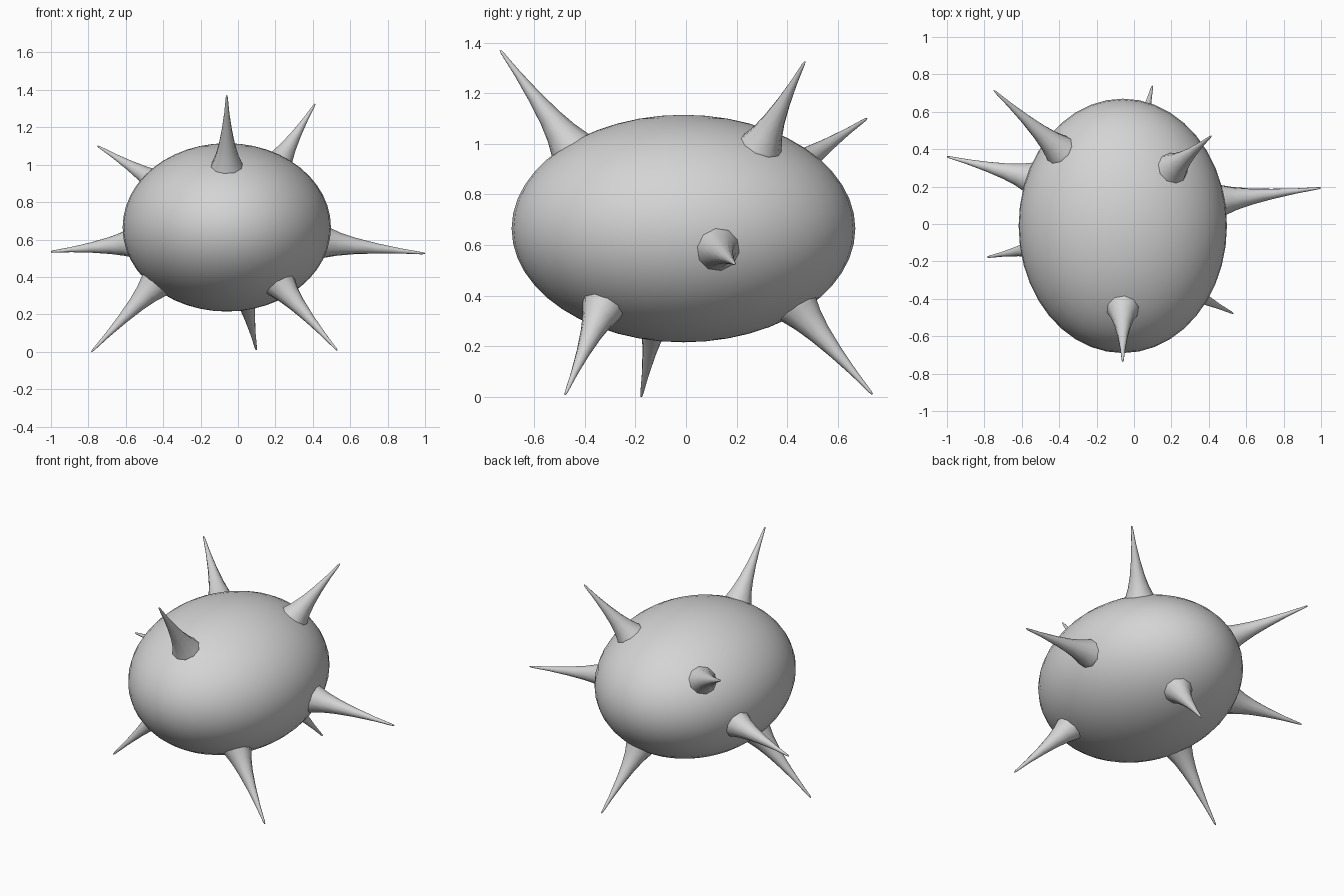
import bpy, bmesh, math
from mathutils import Vector

cube = bpy.data.objects.get("Cube")
if cube:
    bpy.data.objects.remove(cube, do_unlink=True)

grey = bpy.data.materials.new("plain grey")
grey.use_nodes = True
grey.diffuse_color = (0.66, 0.66, 0.66, 1)
grey.node_tree.nodes["Principled BSDF"].inputs["Base Color"].default_value = grey.diffuse_color

CENTRE = Vector((-0.06, -0.01, 0.665))
RADII = Vector((0.557, 0.68, 0.45))
# Spike thickness along its length: (fraction, radius)
PROFILE = [(-0.08, 0.098), (0, 0.083), (0.12, 0.063), (0.28, 0.045),
           (0.5, 0.028), (0.75, 0.014), (0.97, 0.006), (1, 0.003)]
SIDES = 10


def finish(name, bm):
    bmesh.ops.recalc_face_normals(bm, faces=bm.faces)
    mesh = bpy.data.meshes.new(name)
    bm.to_mesh(mesh)
    bm.free()
    mesh.materials.append(grey)
    for poly in mesh.polygons:
        poly.use_smooth = True
    obj = bpy.data.objects.new(name, mesh)
    bpy.context.collection.objects.link(obj)
    return obj


def spike(name, base, tip):
    """Concave tapering spike whose foot lies flat on the body surface."""
    base, tip = Vector(base), Vector(tip)
    # Put the foot exactly on the ellipsoid
    offset = base - CENTRE
    scale = math.sqrt(sum((offset[i] / RADII[i]) ** 2 for i in range(3)))
    base = CENTRE + offset / scale
    normal = Vector([(base - CENTRE)[i] / RADII[i] ** 2 for i in range(3)]).normalized()
    axis = tip - base
    bm = bmesh.new()
    rings = []
    for t, radius in PROFILE:
        # Rings lean from the surface normal towards the spike axis
        facing = normal.lerp(axis.normalized(), min(1, max(0, t * 2.5))).normalized()
        side = facing.cross(Vector((0.3, 0.2, 1))).normalized()
        up = facing.cross(side)
        ring = []
        for k in range(SIDES):
            a = math.tau * k / SIDES
            ring.append(bm.verts.new(base + axis * t
                                     + (side * math.cos(a) + up * math.sin(a)) * radius))
        rings.append(ring)
    for low, high in zip(rings, rings[1:]):
        for k in range(SIDES):
            n = (k + 1) % SIDES
            bm.faces.new((low[k], low[n], high[n], high[k]))
    bm.faces.new(rings[0])
    bm.faces.new(rings[-1])
    return finish(name, bm)


# Egg-shaped body
bm = bmesh.new()
bmesh.ops.create_uvsphere(bm, u_segments=40, v_segments=24, radius=1)
for v in bm.verts:
    v.co = Vector([v.co[i] * RADII[i] for i in range(3)]) + CENTRE
finish("body", bm)

# Spikes: name, foot, tip
for name, base, tip in [
    ("front_top_spike", (-0.06, -0.46, 1.0), (-0.06, -0.735, 1.37)),
    ("back_left_top_spike", (0.21, 0.30, 1.0), (0.412, 0.47, 1.325)),
    ("back_right_top_spike", (-0.42, 0.42, 0.9), (-0.75, 0.715, 1.1)),
    ("right_side_spike", (-0.56, 0.25, 0.58), (-1.0, 0.36, 0.535)),
    ("left_side_spike", (0.48, 0.13, 0.58), (1.0, 0.193, 0.525)),
    ("right_leg_spike", (-0.44, -0.11, 0.36), (-0.783, -0.177, 0.0)),
    ("front_left_leg_spike", (0.24, -0.34, 0.34), (0.53, -0.478, 0.008)),
    ("back_leg_spike", (0.03, 0.45, 0.34), (0.098, 0.737, 0.01)),
]:
    spike(name, base, tip)
